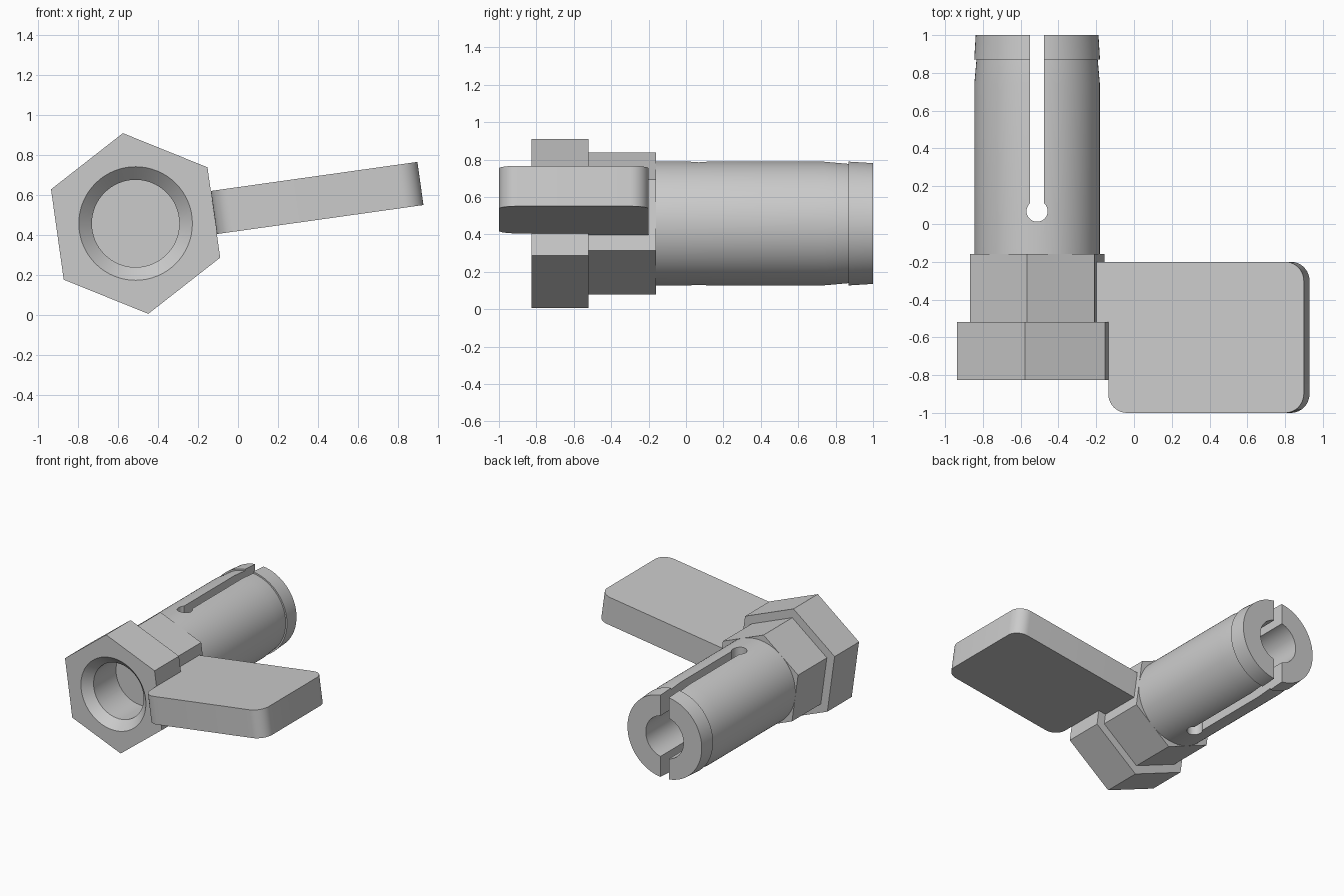
import bpy, bmesh
from math import sin, cos, radians, tau
from mathutils import Matrix

if "Cube" in bpy.data.objects:
    bpy.data.objects.remove(bpy.data.objects["Cube"])

AXIS_X, AXIS_Z = -0.513, 0.458      # the body axis runs along y
TILT = radians(8)

grey = bpy.data.materials.new("plain grey")
grey.use_nodes = True
colour = (0.6, 0.6, 0.6, 1)
grey.diffuse_color = colour
grey.node_tree.nodes["Principled BSDF"].inputs["Base Color"].default_value = colour


def make_object(name, bm):
    bmesh.ops.remove_doubles(bm, verts=bm.verts, dist=1e-5)
    bmesh.ops.recalc_face_normals(bm, faces=bm.faces)
    mesh = bpy.data.meshes.new(name)
    bm.to_mesh(mesh)
    bm.free()
    mesh.materials.append(grey)
    obj = bpy.data.objects.new(name, mesh)
    bpy.context.collection.objects.link(obj)
    return obj


def turned(name, profile, sides, phase=0.0):
    """Solid of revolution about the body axis from (radius, y) points."""
    bm = bmesh.new()
    rings = []
    for r, y in profile:
        angles = [phase + tau * i / sides for i in range(sides)]
        rings.append([bm.verts.new((AXIS_X + r * cos(a), y, AXIS_Z + r * sin(a)))
                      for a in angles] if r else
                     [bm.verts.new((AXIS_X, y, AXIS_Z))] * sides)
    for a, b in zip(rings, rings[1:]):
        for i in range(sides):
            j = (i + 1) % sides
            bm.faces.new(list(dict.fromkeys((a[i], a[j], b[j], b[i]))))
    return make_object(name, bm)


def cut(obj, cutter):
    mod = obj.modifiers.new("cut", 'BOOLEAN')
    mod.operation = 'DIFFERENCE'
    mod.solver = 'EXACT'
    mod.object = cutter
    bpy.context.view_layer.objects.active = obj
    bpy.ops.object.modifier_apply(modifier=mod.name)


def prism(name, radius, y0, y1):
    return turned(name, [(0, y0), (radius, y0), (radius, y1), (0, y1)],
                  6, TILT + tau / 12)


# Hexagonal head and collar with a countersunk blind bore
head = prism("hex_head", 0.457, -0.825, -0.52)
collar = prism("hex_collar", 0.384, -0.52, -0.16)
bore = turned("bore_cutter", [(0, -0.89), (0.35, -0.89), (0.219, -0.76),
                              (0.219, -0.48), (0, -0.48)], 64)
cut(head, bore)
cut(collar, bore)

# Split sleeve with a necked, lipped end
sleeve = turned("split_sleeve", [
    (0, -0.16), (0.3325, -0.16), (0.3325, 0.74), (0.321, 0.87), (0.333, 0.87),
    (0.325, 1.0), (0.165, 1.0), (0.165, -0.05), (0, -0.05)], 96)

# Slot and its round relief hole
bm = bmesh.new()
bmesh.ops.create_cube(bm, size=1, matrix=Matrix.Translation((AXIS_X, 0.57, AXIS_Z))
                      @ Matrix.Diagonal((0.073, 1, 1, 1)))
slot = make_object("slot_cutter", bm)
bm = bmesh.new()
bmesh.ops.create_cone(bm, cap_ends=True, segments=32, radius1=0.056, radius2=0.056,
                      depth=1, matrix=Matrix.Translation((AXIS_X, 0.068, AXIS_Z)))
hole = make_object("hole_cutter", bm)
cut(sleeve, slot)
cut(sleeve, hole)
for cutter in (bore, slot, hole):
    bpy.data.objects.remove(cutter)

# Flat handle blade with rounded corners, square to one side of the head
bm = bmesh.new()
outline = [(0.396, -1), (1.441, -1), (1.441, -0.2),
           (0.33, -0.2), (0.33, -0.52), (0.396, -0.52)]
blade = bm.faces.new([bm.verts.new((u, y, -0.109)) for u, y in outline])
up = bmesh.ops.extrude_face_region(bm, geom=[blade])
bmesh.ops.translate(bm, vec=(0, 0, 0.218),
                    verts=[v for v in up["geom"] if isinstance(v, bmesh.types.BMVert)])
corners = [e for e in bm.edges
           if abs(e.verts[0].co.z - e.verts[1].co.z) > 0.1
           and (e.verts[0].co.x > 1 or e.verts[0].co.y < -0.9)]
bmesh.ops.bevel(bm, geom=corners, offset=0.1, segments=10, profile=0.5,
                affect='EDGES')
bm.transform(Matrix.Translation((AXIS_X, 0, AXIS_Z)) @ Matrix.Rotation(-TILT, 4, 'Y'))
handle = make_object("handle", bm)

# Smooth the round surfaces, keep creases sharp
bpy.ops.object.select_all(action='DESELECT')
for obj in (head, collar, sleeve, handle):
    obj.select_set(True)
bpy.context.view_layer.objects.active = sleeve
bpy.ops.object.shade_smooth_by_angle(angle=radians(20))
sleeve.data.update()
